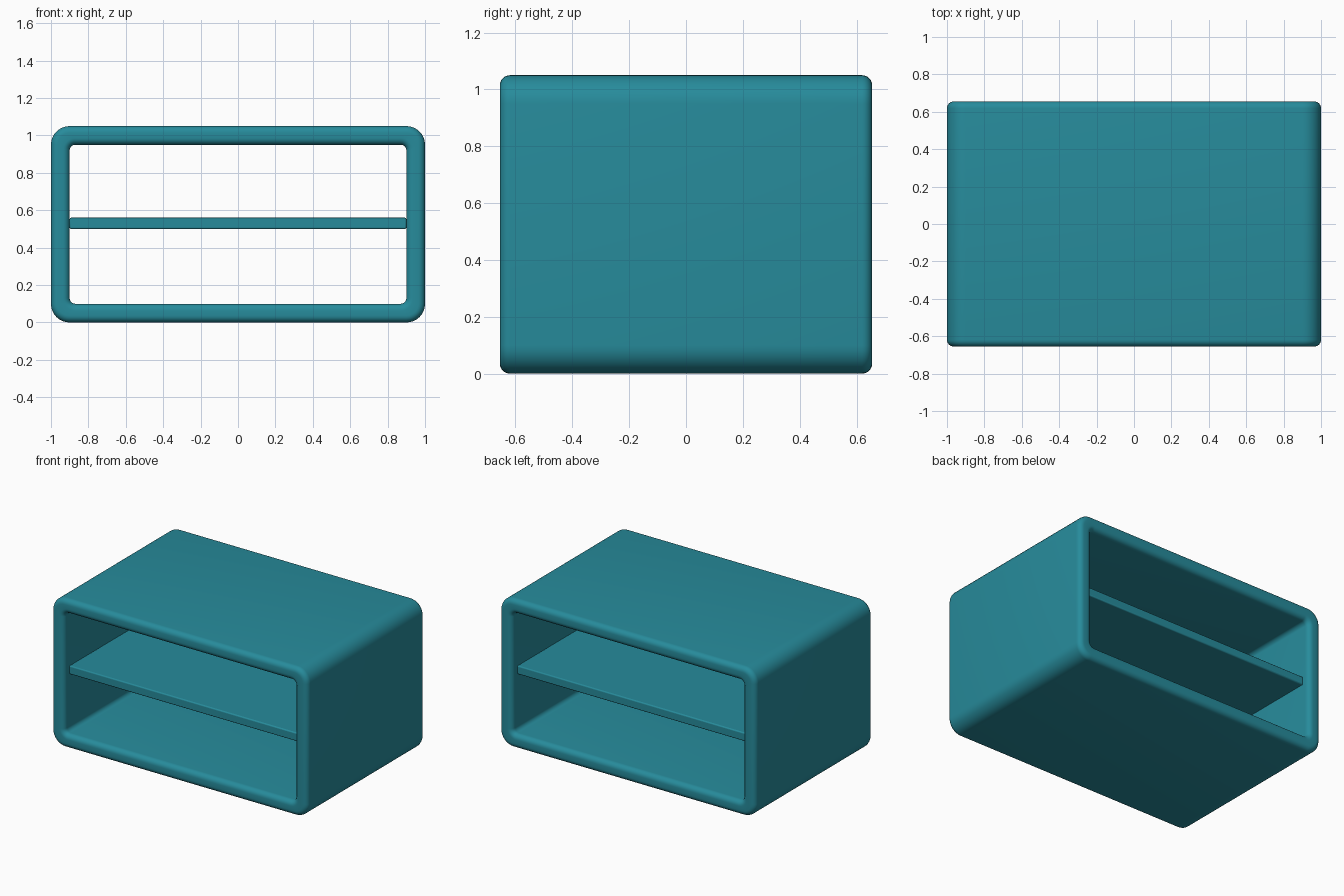
import bpy, bmesh, math

if "Cube" in bpy.data.objects:
    bpy.data.objects.remove(bpy.data.objects["Cube"])

teal = bpy.data.materials.new("teal")
teal.diffuse_color = (0.02, 0.26, 0.33, 1)
teal.use_nodes = True
teal.node_tree.nodes["Principled BSDF"].inputs["Base Color"].default_value = teal.diffuse_color

CZ, HY = 0.525, 0.655   # centre height, half depth
R = 0.036               # rounding of the rims


def ring(bm, hx, hz, r, y, n=8):
    """Rounded rectangle of vertices in the xz plane."""
    verts = []
    for q, (sx, sz) in enumerate([(1, 1), (-1, 1), (-1, -1), (1, -1)]):
        for i in range(n + 1):
            a = math.pi / 2 * (q + i / n)
            verts.append(bm.verts.new((sx * (hx - r) + r * math.cos(a), y,
                                       CZ + sz * (hz - r) + r * math.sin(a))))
    return verts


def finish(bm, name):
    bmesh.ops.recalc_face_normals(bm, faces=bm.faces)
    me = bpy.data.meshes.new(name)
    bm.to_mesh(me)
    bm.free()
    me.materials.append(teal)
    ob = bpy.data.objects.new(name, me)
    bpy.context.collection.objects.link(ob)
    return ob


def smooth(ob, angle):
    bpy.ops.object.select_all(action='DESELECT')
    ob.select_set(True)
    bpy.context.view_layer.objects.active = ob
    bpy.ops.object.shade_smooth_by_angle(angle=math.radians(angle))


# Wall section: (inset from the outside, y), going round both rims
steps = 6
arc = [math.pi / 2 * i / steps for i in range(steps + 1)]
front = [(R - R * math.cos(a), -HY + R - R * math.sin(a)) for a in arc]
front += [(0.1 - d, y) for d, y in reversed(front)]
section = front + [(d, -y) for d, y in reversed(front)]

# Open tube-shaped cabinet body
bm = bmesh.new()
rings = []
for d, y in section:
    inner_r = 0.03 + 0.1 - d
    radius = 0.1 - d if d < 0.05 else inner_r
    rings.append(ring(bm, 1 - d, CZ - d, radius, y))
for a, b in zip(rings, rings[1:] + rings[:1]):
    for i in range(len(a)):
        j = (i + 1) % len(a)
        bm.faces.new((a[i], a[j], b[j], b[i]))
smooth(finish(bm, "cabinet_body"), 40)

# Middle shelf with softened edges
bm = bmesh.new()
bmesh.ops.create_cube(bm, size=1)
for v in bm.verts:
    v.co = (v.co.x * 1.8, v.co.y * 1.2, 0.53 + v.co.z * 0.06)
shelf = finish(bm, "shelf")
bev = shelf.modifiers.new("soft_edges", 'BEVEL')
bev.width = 0.008
bev.segments = 3
smooth(shelf, 40)
